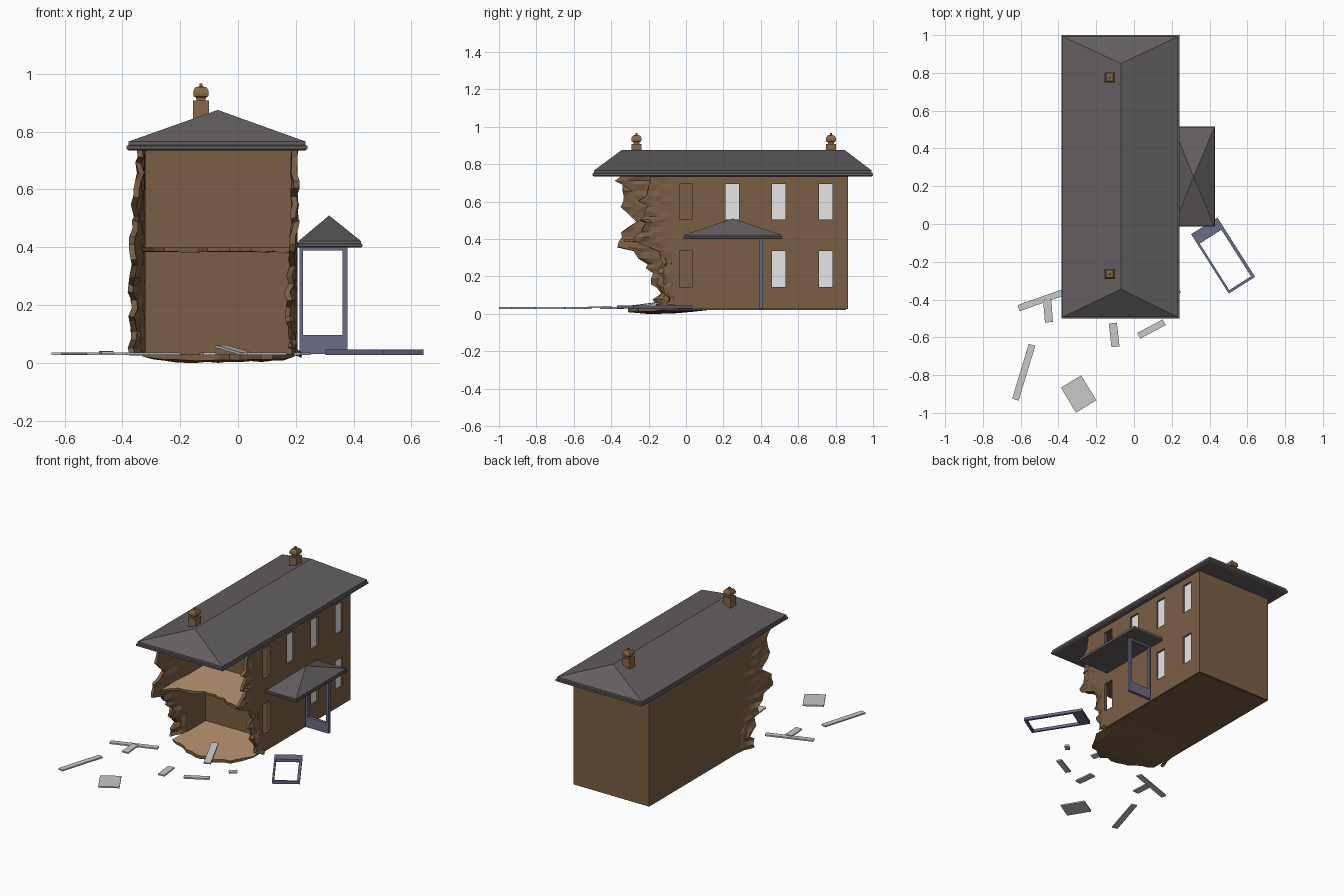
import bpy, bmesh, math, random
from mathutils import Vector, Matrix

if "Cube" in bpy.data.objects:
    bpy.data.objects.remove(bpy.data.objects["Cube"])

random.seed(7)


def mat(name, r, g, b):
    m = bpy.data.materials.new(name)
    m.diffuse_color = (r, g, b, 1)
    m.use_nodes = True
    m.node_tree.nodes["Principled BSDF"].inputs["Base Color"].default_value = m.diffuse_color
    return m


WALL = mat("wall_brown", .195, .112, .058)
FLOOR = mat("floor_tan", .50, .31, .17)
ROOF = mat("roof_grey", .125, .113, .117)
CHIM = mat("chimney_brown", .25, .14, .065)
FRAME = mat("porch_blue_grey", .145, .145, .245)
GLASS = mat("window_white", .80, .80, .80)
DEBRIS = mat("debris_grey", .58, .58, .58)


def finish(name, bm, *mats, recalc=True):
    if recalc:
        bmesh.ops.recalc_face_normals(bm, faces=bm.faces)
    me = bpy.data.meshes.new(name)
    bm.to_mesh(me)
    bm.free()
    for m in mats:
        me.materials.append(m)
    ob = bpy.data.objects.new(name, me)
    bpy.context.collection.objects.link(ob)
    return ob


def add_box(bm, x0, x1, y0, y1, z0, z1, m=Matrix()):
    c = Matrix.Translation(((x0 + x1) / 2, (y0 + y1) / 2, (z0 + z1) / 2))
    s = Matrix.Diagonal((x1 - x0, y1 - y0, z1 - z0, 1))
    bmesh.ops.create_cube(bm, size=1, matrix=m @ c @ s)


def box(name, material, *dims):
    bm = bmesh.new()
    add_box(bm, *dims)
    return finish(name, bm, material)


def loft(name, material, rings):
    """Stack of rectangles (x0, x1, y0, y1, z), closed at both ends."""
    bm = bmesh.new()
    loops = [[bm.verts.new(p) for p in ((a, c, z), (b, c, z), (b, d, z), (a, d, z))]
             for a, b, c, d, z in rings]
    for lo, hi in zip(loops, loops[1:]):
        for i in range(4):
            k = (i + 1) % 4
            bm.faces.new((lo[i], lo[k], hi[k], hi[i]))
    bm.faces.new(loops[0])
    bm.faces.new(loops[-1])
    bmesh.ops.remove_doubles(bm, verts=bm.verts, dist=1e-5)
    bmesh.ops.dissolve_degenerate(bm, edges=bm.edges, dist=1e-5)
    return finish(name, bm, material)


def lerp_profile(profile, t):
    for (a, va), (b, vb) in zip(profile, profile[1:]):
        if t <= b:
            return va + (vb - va) * (t - a) / (b - a)
    return profile[-1][1]


# Side walls: flat at the back, torn and bent towards the open front
def torn_wall(name, x, side, y_flat, edge, bulge, breaks, holes):
    base = [.025 + i * .715 / 26 for i in range(27)]
    extra = (.145, .335, .505, .695)
    zs = sorted([z for z in base if min(abs(z - e) for e in extra) > .012] + list(extra))
    torn = 5
    bm = bmesh.new()
    grid = []
    for z in zs:
        e = lerp_profile(edge, z) + random.uniform(-.025, .02)
        row = []
        for j in range(torn):
            t = 1 - j / torn
            out = bulge(z) * t ** 1.3 + random.uniform(-.009, .009) * t
            jig = random.uniform(-.008, .008) if j else 0
            row.append(bm.verts.new((x + out, y_flat + (e - y_flat) * t + jig, z)))
        row += [bm.verts.new((x, y, z)) for y in breaks]
        grid.append(row)
    for i in range(len(zs) - 1):
        zc = (zs[i] + zs[i + 1]) / 2
        for j in range(len(grid[0]) - 1):
            if j >= torn:
                yc = (breaks[j - torn] + breaks[j - torn + 1]) / 2
                if any(a < yc < b and c < zc < d for a, b, c, d in holes):
                    continue
            q = [grid[i][j], grid[i][j + 1], grid[i + 1][j + 1], grid[i + 1][j]]
            bm.faces.new(q if side > 0 else q[::-1])
    bmesh.ops.triangulate(bm, faces=[f for f in bm.faces if f.calc_center_median().y < y_flat])
    ob = finish(name, bm, WALL, recalc=False)
    mod = ob.modifiers.new("thickness", "SOLIDIFY")
    mod.thickness = .02
    mod.offset = -1


UP, LOW = (.505, .695), (.145, .335)
WIN = [(-.035, .035), (.21, .283), (.46, .533), (.71, .783)]
upper = [w + UP for w in WIN]
lower = [w + LOW for w in (WIN[0], WIN[2], WIN[3])]
breaks = [-.06] + [v for w in WIN for v in w] + [.865]
right_edge = [(.02, .0), (.06, -.1), (.15, -.14), (.3, -.12), (.36, -.19), (.40, -.28),
              (.46, -.24), (.55, -.2), (.6, -.24), (.65, -.19), (.75, -.2)]
left_edge = [(.02, -.17), (.1, -.15), (.2, -.17), (.28, -.21), (.33, -.27), (.36, -.36),
             (.41, -.33), (.46, -.32), (.5, -.27), (.58, -.35), (.63, -.33), (.67, -.36), (.75, -.35)]
torn_wall("right_wall", .205, 1, -.06, right_edge,
          lambda z: -.02 * math.sin(math.pi * min(z / .4, 1)), breaks, upper + lower)
torn_wall("left_wall", -.34, -1, -.05, left_edge,
          lambda z: -.035 * min(1, (.78 - z) / .35), [-.05, .865], [])
box("back_wall", WALL, -.32, .185, .845, .865, .025, .74)
box("partition_wall", WALL, -.325, .19, .125, .145, .03, .74)

# Window panes, set back in the wall
for i, (a, b, c, d) in enumerate(upper[1:] + lower[1:]):
    box(f"window_pane_{i}", GLASS, .187, .194, a, b, c, d)

# Inner doors
for n, z0, z1 in (("ground_door", .03, .30), ("upper_door", .40, .66)):
    box(n, WALL, -.01, .137, .121, .126, z0, z1)


# Floors with a broken front edge
def torn_floor(name, edge, z_top, bottom):
    nx, ts = 14, [0, .15, .3, .5, .75, 1, None]
    bm = bmesh.new()
    top, bot = [], []
    for i in range(nx + 1):
        x = -.33 + .525 * i / nx
        e = lerp_profile(edge, x) + random.uniform(-.018, .018)
        ys = [.855 if t is None else e + (.135 - e) * t for t in ts]
        top.append([bm.verts.new((x, y, z_top)) for y in ys])
        bot.append([bm.verts.new((x, y, bottom(i / nx, j))) for j, y in enumerate(ys)])
    ny = len(ts)
    for i in range(nx):
        for j in range(ny - 1):
            for g in (top, bot):
                bm.faces.new((g[i][j], g[i + 1][j], g[i + 1][j + 1], g[i][j + 1]))
        for j in (0, ny - 1):
            bm.faces.new((top[i][j], top[i + 1][j], bot[i + 1][j], bot[i][j]))
    for j in range(ny - 1):
        for i in (0, nx):
            bm.faces.new((top[i][j], top[i][j + 1], bot[i][j + 1], bot[i][j]))
    bmesh.ops.recalc_face_normals(bm, faces=bm.faces)
    for f in bm.faces:
        f.material_index = 1 if f.normal.z > .5 else 0
    finish(name, bm, WALL, FLOOR)


def rubble_bottom(u, j):
    if j >= 5 or u in (0, 1):
        return .022
    depth = (.6, .9, 1, .8, .5)[j] * min(1, 4 * u) * (1 - .5 * u)
    return max(0, .022 - .027 * depth + random.uniform(-.003, .003))


torn_floor("ground_floor", [(-.34, -.19), (-.2, -.27), (0, -.30), (.12, -.24), (.2, -.1)], .031, rubble_bottom)
torn_floor("upper_floor", [(-.34, -.32), (-.2, -.22), (0, -.2), (.2, -.25)], .40,
           lambda u, j: .383 + random.uniform(-.004, .004) * (j == 0))

# Hipped roofs with stepped eaves
loft("main_roof", ROOF, [(-.377, .232, -.492, .992, .735), (-.385, .24, -.5, 1, .74),
                         (-.385, .24, -.5, 1, .751), (-.378, .233, -.493, .993, .753),
                         (-.378, .233, -.493, .993, .766), (-.07, -.07, -.345, .85, .875)])
loft("porch_roof", ROOF, [(.205, .427, -.01, .51, .40), (.205, .43, -.014, .515, .403),
                          (.205, .43, -.014, .515, .411), (.21, .425, -.01, .51, .413),
                          (.21, .425, -.01, .51, .422), (.315, .315, .25, .25, .51)])

# Chimneys with pots
STACK = [(.027, .76), (.027, .908), (.016, .908), (.017, .918), (.025, .922), (.027, .932),
         (.025, .945), (.018, .954), (.006, .956), (.006, .966)]
for n, cy in (("front_chimney", -.265), ("back_chimney", .775)):
    loft(n, CHIM, [(-.128 - r, -.128 + r, cy - r, cy + r, z) for r, z in STACK])


# Porch side panels: one standing, one fallen
def porch_panel(name, m):
    bm = bmesh.new()
    for d in ((0, .012, 0, .02, 0, .372), (.148, .165, 0, .02, 0, .372),
              (.012, .148, 0, .02, 0, .066), (.012, .148, 0, .02, .358, .372)):
        add_box(bm, *d, m)
    finish(name, bm, FRAME)


porch_panel("standing_porch_panel", Matrix.Translation((.213, .392, .03)))
v = Vector((.20, -.315, 0)).normalized()
u = Vector((-v.y, v.x, 0))
o = Vector((.372, -.01, .028)) - u * .0825
porch_panel("fallen_porch_panel", Matrix(((u.x, 0, v.x, o.x), (u.y, 0, v.y, o.y),
                                          (0, .9, 0, o.z), (0, 0, 0, 1))))


# Scattered planks and a fallen slab
def plank(name, a, b, width, thick=.009):
    a, b = Vector(a), Vector(b)
    w = b - a
    side = Vector((-w.y, w.x, 0)).normalized()
    up = w.normalized().cross(side)
    c = (a + b) / 2
    m = Matrix([(w.normalized()[i], side[i], up[i], c[i]) for i in range(3)] + [(0, 0, 0, 1)])
    bm = bmesh.new()
    h = w.length / 2
    add_box(bm, -h, h, -width / 2, width / 2, -thick / 2, thick / 2, m)
    finish(name, bm, DEBRIS)


Z = .031
for i, (ax, ay, az, bx, by, bz, w) in enumerate([
        (-.61, -.445, Z, -.33, -.347, Z, .034), (-.46, -.40, Z + .006, -.45, -.52, Z + .004, .043),
        (-.112, -.525, Z, -.098, -.65, Z, .043), (.025, -.592, Z, .16, -.52, Z, .034),
        (-.628, -.93, Z, -.54, -.64, Z, .036), (.03, -.36, Z, -.06, -.15, .058, .042),
        (.205, -.385, Z, .24, -.35, Z, .03)]):
    plank(f"plank_{i}", (ax, ay, az), (bx, by, bz), w)
plank("fallen_slab", (-.333, -.834, Z), (-.2535, -.966, Z), .126)
